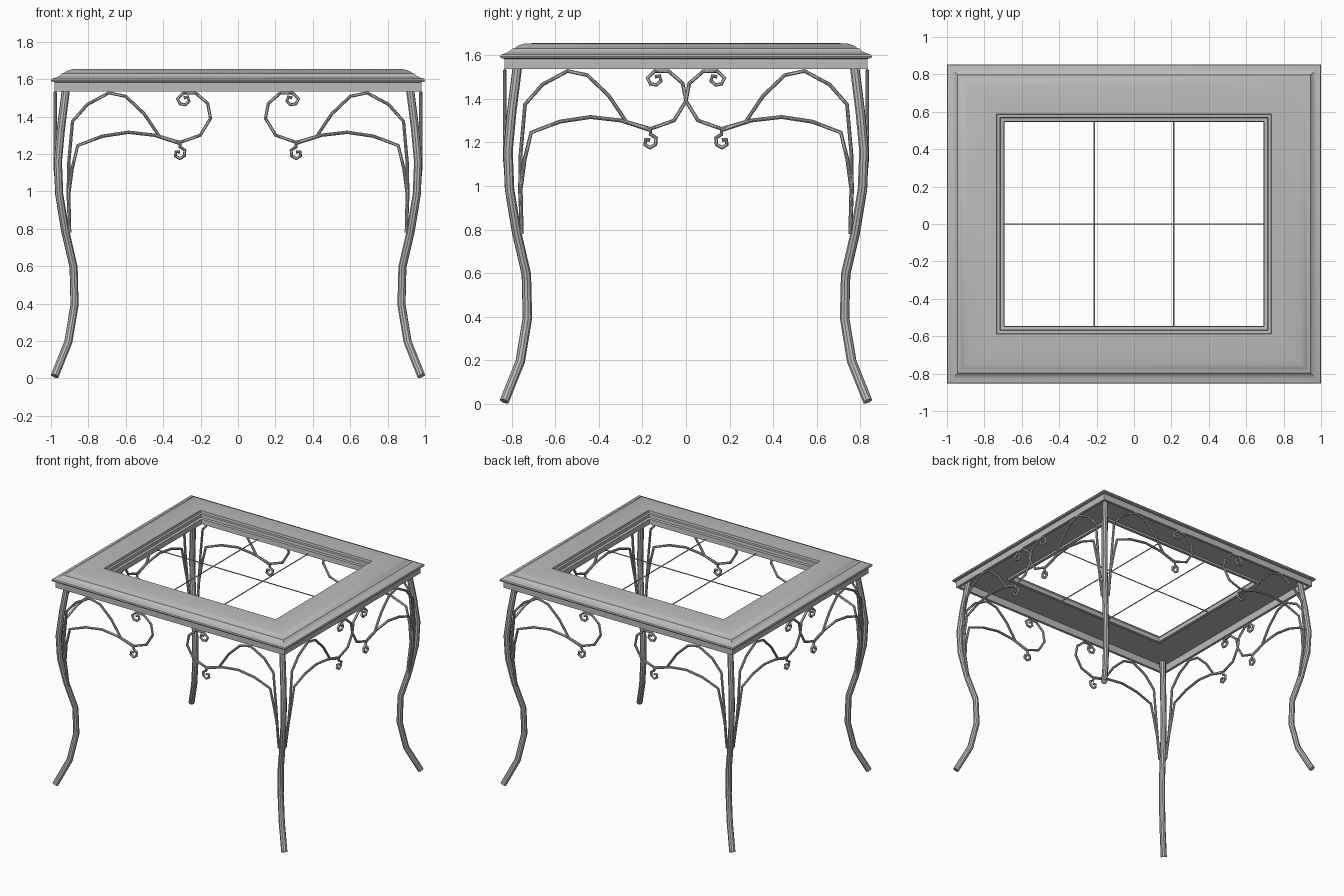
import bpy
import bmesh

cube = bpy.data.objects.get("Cube")
if cube:
    bpy.data.objects.remove(cube, do_unlink=True)

HALF_X, HALF_Y = 1.0, 0.853

metal = bpy.data.materials.new("grey metal")
metal.use_nodes = True
GREY = (0.5, 0.5, 0.5, 1)
metal.diffuse_color = GREY
metal.node_tree.nodes["Principled BSDF"].inputs["Base Color"].default_value = GREY


def smooth(obj, angle):
    bpy.ops.object.select_all(action="DESELECT")
    obj.select_set(True)
    bpy.context.view_layer.objects.active = obj
    bpy.ops.object.shade_smooth_by_angle(angle=angle)


def tube(name, points, radius, mirror=(True, True, False)):
    """Round bar along a faceted path, mirrored to the other corners."""
    curve = bpy.data.curves.new(name, "CURVE")
    curve.dimensions = "3D"
    curve.bevel_depth = radius
    curve.bevel_resolution = 3
    curve.use_fill_caps = True
    spline = curve.splines.new("POLY")
    spline.points.add(len(points) - 1)
    for p, co in zip(spline.points, points):
        p.co = (*co, 1)
    obj = bpy.data.objects.new(name, curve)
    bpy.context.collection.objects.link(obj)
    bpy.ops.object.select_all(action="DESELECT")
    obj.select_set(True)
    bpy.context.view_layer.objects.active = obj
    bpy.ops.object.convert(target="MESH")
    obj = bpy.context.object
    obj.data.materials.clear()
    obj.data.materials.append(metal)
    if any(mirror):
        mod = obj.modifiers.new("mirror", "MIRROR")
        mod.use_axis = mirror
        mod.use_mirror_merge = False
    smooth(obj, 0.6)
    return obj


def corner(u, v, z):
    """Position measured inward from the front right corner."""
    return (u - HALF_X, v - HALF_Y, z)


# Moulded top frame: closed profile of (inset, height) swept round a rectangle
profile = [
    (0.02, 1.535), (0.02, 1.583), (0.003, 1.586), (0, 1.594), (0.004, 1.602),
    (0.025, 1.608), (0.045, 1.618), (0.056, 1.63), (0.068, 1.632),
    (0.08, 1.642), (0.098, 1.649), (0.12, 1.654),
    (0.265, 1.655), (0.268, 1.638), (0.283, 1.636), (0.286, 1.615),
    (0.304, 1.612), (0.308, 1.575), (0.285, 1.575), (0.285, 1.59),
    (0.04, 1.59), (0.04, 1.535),
]
bm = bmesh.new()
rings = []
for inset, z in profile:
    x, y = HALF_X - inset, HALF_Y - inset
    rings.append([bm.verts.new((sx * x, sy * y, z))
                  for sx, sy in ((-1, -1), (1, -1), (1, 1), (-1, 1))])
for i, ring in enumerate(rings):
    following = rings[(i + 1) % len(rings)]
    for k in range(4):
        n = (k + 1) % 4
        bm.faces.new((ring[k], ring[n], following[n], following[k]))
bmesh.ops.recalc_face_normals(bm, faces=bm.faces)
mesh = bpy.data.meshes.new("top_frame")
bm.to_mesh(mesh)
bm.free()
mesh.materials.append(metal)
top_frame = bpy.data.objects.new("top_frame", mesh)
bpy.context.collection.objects.link(top_frame)
smooth(top_frame, 0.6)

# Thin bars across the opening
tube("long_bar", [(-0.71, 0, 1.585), (0.71, 0, 1.585)], 0.004, (False,) * 3)
tube("cross_bars", [(0.213, -0.56, 1.585), (0.213, 0.56, 1.585)], 0.004,
     (True, False, False))

# Curved legs, bowed along the diagonal of each corner
leg = [(0.02, 0.013), (0.093, 0.195), (0.126, 0.395), (0.121, 0.595),
       (0.077, 0.785), (0.044, 0.985), (0.037, 1.16), (0.054, 1.34),
       (0.078, 1.53), (0.085, 1.59)]
tube("legs", [corner(d, d, z) for d, z in leg], 0.022)

# Scrollwork: distance along the side and height
upper_scroll = [(0.1, 0.78), (0.092, 0.98), (0.095, 1.15), (0.115, 1.374),
                (0.195, 1.465), (0.31, 1.527), (0.4, 1.508), (0.498, 1.415),
                (0.58, 1.294), (0.69, 1.262), (0.798, 1.3), (0.853, 1.39),
                (0.838, 1.47), (0.775, 1.525), (0.71, 1.527), (0.676, 1.495),
                (0.69, 1.468), (0.718, 1.463), (0.738, 1.482), (0.732, 1.505),
                (0.71, 1.5)]
lower_scroll = [(0.1, 0.78), (0.095, 0.985), (0.113, 1.12), (0.143, 1.245),
                (0.275, 1.295), (0.415, 1.316), (0.555, 1.3), (0.69, 1.254),
                (0.655, 1.237), (0.69, 1.237), (0.716, 1.22), (0.713, 1.19),
                (0.688, 1.175), (0.665, 1.19), (0.668, 1.212), (0.689, 1.211)]
del lower_scroll[8:9]


def depth(z):
    """Scrolls hug the leg low down and stand flush with the apron above."""
    return 0.022 + 0.045 * max(0, (1.15 - z) / 0.37) ** 1.5


for label, path in (("upper", upper_scroll), ("lower", lower_scroll)):
    tube(label + "_long_side_scrolls",
         [corner(u, depth(z), z) for u, z in path], 0.009)
    tube(label + "_short_side_scrolls",
         [corner(depth(z), u, z) for u, z in path], 0.009)
